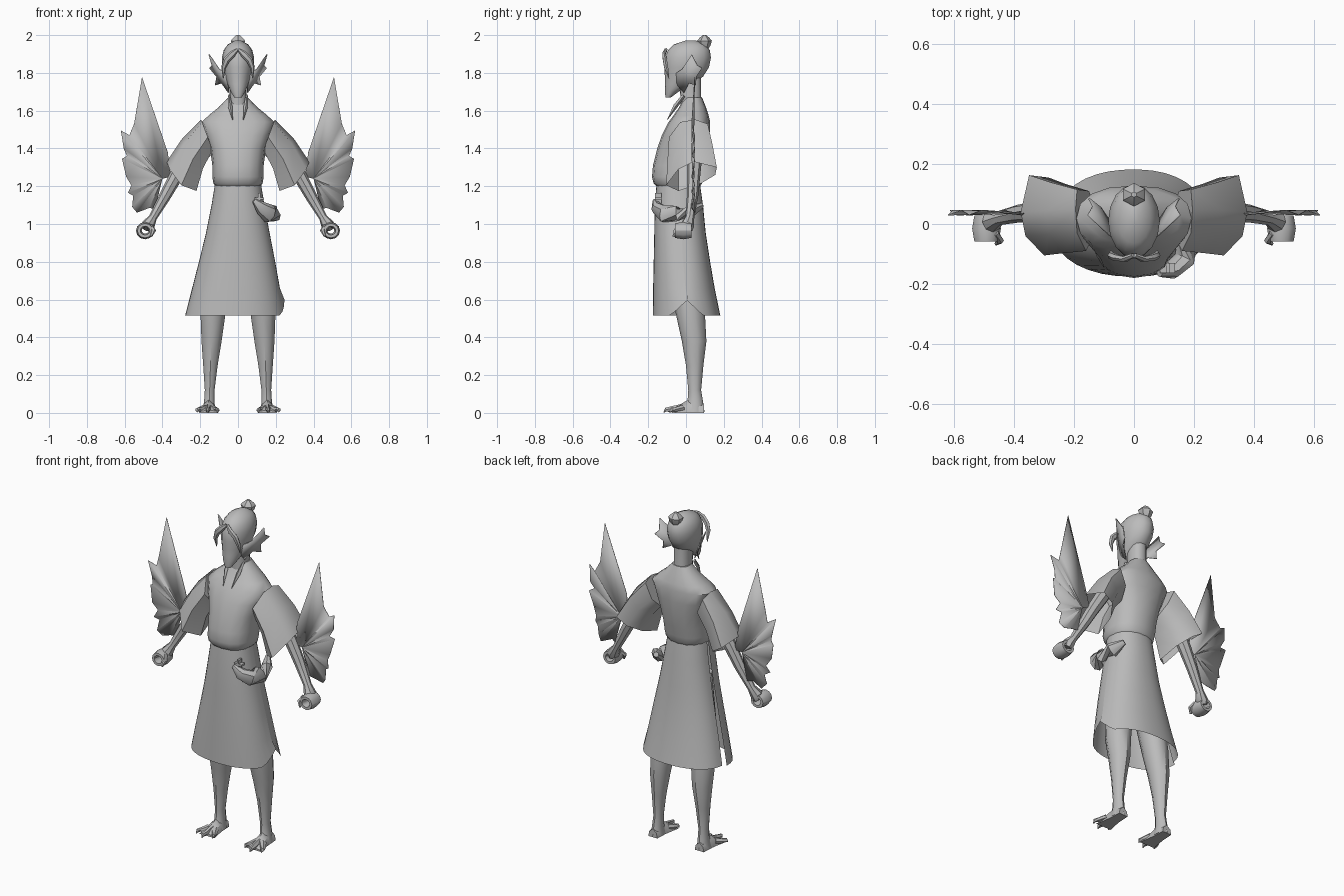
import bpy, bmesh, math
from mathutils import Vector

grey = bpy.data.materials.new("grey_clay")
grey.diffuse_color = (0.5, 0.5, 0.5, 1)


def make(name, verts, faces, angle=40, mirror=False, solid=0.0):
    """Mesh object with one material, smooth shading and optional mirroring."""
    me = bpy.data.meshes.new(name)
    me.from_pydata([tuple(v) for v in verts], [], faces)
    bm = bmesh.new()
    bm.from_mesh(me)
    bmesh.ops.recalc_face_normals(bm, faces=bm.faces)
    bm.to_mesh(me)
    bm.free()
    me.materials.append(grey)
    ob = bpy.data.objects.new(name, me)
    bpy.context.collection.objects.link(ob)
    if solid:
        m = ob.modifiers.new("thickness", 'SOLIDIFY')
        m.thickness, m.offset = solid, 0
    if mirror:
        m = ob.modifiers.new("mirror", 'MIRROR')
        m.use_mirror_merge = False
    bpy.ops.object.select_all(action='DESELECT')
    bpy.context.view_layer.objects.active = ob
    ob.select_set(True)
    bpy.ops.object.shade_smooth_by_angle(angle=math.radians(angle))
    return ob


def loft(name, rings, closed=True, caps=(True, True), **kw):
    """Skin a list of equally long point rings."""
    n = len(rings[0])
    verts = [p for r in rings for p in r]
    faces = []
    for i in range(len(rings) - 1):
        for j in range(n if closed else n - 1):
            k = (j + 1) % n
            faces.append((i * n + j, i * n + k, (i + 1) * n + k, (i + 1) * n + j))
    if closed and caps[0]:
        faces.append(tuple(range(n)))
    if closed and caps[1]:
        faces.append(tuple(range(len(verts) - n, len(verts))))
    return make(name, verts, faces, **kw)


def oval(z, rx, yf, yb, cx=0, n=16, a0=0, a1=360, power=0.85):
    """Squarish oval slice; angle 0 is the front, 90 is +x."""
    out = []
    steps = n if a1 - a0 == 360 else n - 1
    for i in range(n):
        a = math.radians(a0 + (a1 - a0) * i / steps)
        s, c = math.sin(a), math.cos(a)
        s, c = (math.copysign(abs(v) ** power, v) for v in (s, c))
        out.append(Vector((cx + rx * s, (yf + yb) / 2 - (yb - yf) / 2 * c, z)))
    return out


def tube(name, path, n=8, **kw):
    """Tube through (x, y, z, side radius, depth radius) points."""
    pts = [Vector(p[:3]) for p in path]
    rings = []
    for i, p in enumerate(path):
        d = (pts[min(i + 1, len(pts) - 1)] - pts[max(i - 1, 0)]).normalized()
        u = d.cross(Vector((0, 1, 0))).normalized()
        v = d.cross(u)
        rings.append([pts[i] + u * p[3] * math.cos(t) + v * p[4] * math.sin(t)
                      for t in (2 * math.pi * k / n for k in range(n))])
    return loft(name, rings, **kw)


# Head, tapering to a pointed chin
loft("head", [oval(*r, power=1) for r in [
    (1.67, .02, -.108, -.08), (1.70, .038, -.112, -.04), (1.74, .056, -.112, .03),
    (1.78, .07, -.112, .09), (1.83, .082, -.115, .122), (1.88, .086, -.112, .132),
    (1.92, .076, -.095, .126), (1.95, .055, -.065, .105), (1.972, .015, 0, .05)]])
loft("neck", [oval(1.62, .05, -.03, .085), oval(1.68, .045, -.03, .08),
              oval(1.78, .045, -.04, .08)])

# Hair bun: a low faceted knot
loft("hair_bun", [oval(z, r, .098 - r * .9, .098 + r * .9, n=6, power=1) for z, r in
                  [(1.925, .02), (1.945, .035), (1.97, .043), (1.985, .03), (2.0, .01)]], angle=25)

# Swept forelocks beside the face
tube("forelock", [(.003, -.105, 1.925, .008, .008), (.03, -.117, 1.90, .018, .01),
                  (.06, -.112, 1.87, .018, .012), (.076, -.105, 1.83, .013, .012),
                  (.078, -.09, 1.77, .002, .002)], n=6, mirror=True)

# Webbed ears
make("fin_ear", [(.066, -.05, 1.80), (.10, -.02, 1.82), (.153, .03, 1.897), (.137, .06, 1.84),
                 (.15, .085, 1.825), (.112, .055, 1.78), (.12, .05, 1.735), (.085, .015, 1.745),
                 (.05, -.01, 1.695), (.05, -.05, 1.74)],
     [(0, 1, 9), (1, 2, 3), (1, 3, 5), (3, 4, 5), (1, 5, 7), (5, 6, 7), (1, 7, 9), (7, 8, 9)],
     mirror=True, solid=.006)

# Tunic body with a blouse over the belt
loft("tunic", [oval(*r) for r in [
    (1.20, .118, -.155, .075), (1.215, .13, -.172, .085), (1.25, .136, -.18, .093),
    (1.31, .136, -.175, .105), (1.40, .148, -.152, .122), (1.47, .172, -.128, .125),
    (1.54, .192, -.092, .128), (1.575, .155, -.066, .12), (1.62, .10, -.035, .105),
    (1.67, .052, -.01, .085)]])
tube("lapel_point", [(.047, -.012, 1.68, .006, .01), (.042, -.055, 1.625, .012, .012),
                     (.028, -.10, 1.55, .001, .001)], n=4, mirror=True)

# Wide flaring sleeves, from shoulder to open cuff
top = [(.195, .05, 1.553), (.19, -.03, 1.54), (.16, -.09, 1.46), (.135, -.04, 1.39),
       (.13, .05, 1.38), (.15, .11, 1.44), (.19, .115, 1.53)]
cuff = [(.378, .04, 1.33), (.362, -.04, 1.29), (.30, -.105, 1.205), (.22, -.04, 1.175),
        (.235, .08, 1.215), (.285, .155, 1.26), (.35, .163, 1.30)]
top, cuff = ([Vector(p) for p in r] for r in (top, cuff))
mid = [a.lerp(b, .5) + Vector((.008, 0, .012)) for a, b in zip(top, cuff)]
loft("sleeve", [top, mid, cuff], caps=(True, False), mirror=True, angle=50)

# Arms
tube("arm", [(.20, .04, 1.47, .045, .045), (.27, .045, 1.35, .04, .04), (.33, .04, 1.25, .036, .035),
             (.385, .035, 1.15, .031, .03), (.45, .02, 1.035, .022, .024), (.475, .008, .995, .035, .036),
             (.482, .0, .975, .025, .035)], mirror=True)

# Fist: curled fingers forming a ring around a hollow grip
rings = []
for i in range(12):
    a = math.pi * 2 * i / 12
    rings.append([Vector((.492 + (.033 + .015 * math.cos(t)) * math.cos(a),
                          -.015 + .05 * math.sin(t),
                          .965 + (.031 + .015 * math.cos(t)) * math.sin(a)))
                  for t in (math.pi * 2 * k / 6 for k in range(6))])
loft("fist", rings + [rings[0]], caps=(False, False), mirror=True)
tube("thumb", [(.462, -.03, .99, .012, .012), (.447, -.055, .965, .013, .013),
               (.46, -.066, .935, .006, .006)], n=6, mirror=True)

# Ragged forearm fins, slightly pleated
edge = [(.355, 1.25), (.372, 1.38), (.508, 1.778), (.55, 1.53), (.575, 1.47), (.62, 1.495),
        (.605, 1.40), (.588, 1.36), (.614, 1.345), (.592, 1.25), (.565, 1.205), (.582, 1.165),
        (.555, 1.15), (.56, 1.09), (.535, 1.06), (.47, 1.085), (.44, 1.08)]
verts = [(.40, .038, 1.24)] + [(x, .038 + .008 * (-1) ** i, z) for i, (x, z) in enumerate(edge)]
make("arm_fin", verts, [(0, i, i + 1) for i in range(1, len(edge))], mirror=True, solid=.003)

# Wrap skirt: overlapping front and back panels with open sides
front, back = [], []
for z, left, right, yf, yb in [(1.225, .12, .12, -.155, .072), (1.10, .14, .14, -.165, .09),
                               (.95, .17, .168, -.168, .105), (.80, .207, .197, -.171, .128),
                               (.66, .243, .222, -.174, .152), (.515, .28, .246, -.176, .182)]:
    f = oval(z, 1, yf, yb, n=19, a0=-92, a1=92, power=.9)
    b = oval(z, 1, yf + .012, yb, n=19, a0=88, a1=266, power=.9)
    for p in f:
        p.x *= left if p.x < 0 else right
    for p in b:
        p.x *= left - .03 * (1.2 - z) if p.x < 0 else right - .002
    if z < .6:      # notch where the panels meet on the right
        for i in range(3):
            f[-1 - i].z += (.085, .05, .02)[i]
            b[i].z += (.085, .05, .02)[i]
    front.append(f)
    back.append(b)
loft("skirt_front", front, closed=False, angle=35)
loft("skirt_back", back, closed=False, angle=35)

# Hip pouch with crossed knot
tube("hip_pouch", [(.085, -.165, 1.125, .012, .012), (.125, -.155, 1.085, .036, .03),
                   (.165, -.12, 1.055, .05, .036), (.185, -.05, 1.055, .048, .034),
                   (.175, .02, 1.065, .042, .03), (.14, .085, 1.10, .015, .015)])
for nm, dx, dz in (("knot_bar", .025, .006), ("knot_post", .006, .028)):
    loft(nm, [[Vector((.112 + sx * dx, y, 1.135 + sz * dz))
               for sx, sz in ((-1, -1), (1, -1), (1, 1), (-1, 1))] for y in (-.163, -.13)])

# Legs with calf bulge and slim ankles
loft("leg", [oval(z, r, yf, yb, cx=cx, n=10, power=1) for z, r, yf, yb, cx in [
    (1.02, .075, -.09, .06, .075), (.75, .08, -.085, .09, .105), (.53, .07, -.055, .10, .132),
    (.38, .056, -.022, .108, .14), (.25, .04, 0, .092, .146), (.12, .027, .012, .08, .15),
    (.06, .029, .008, .09, .152), (.005, .036, -.01, .098, .154)]], mirror=True)

# Webbed clawed feet: sloping instep plus three toes
loft("foot", [[Vector((.155 + s * w, y, z)) for s, z in
               ((-1, 0), (1, 0), (.8, h * .6), (0, h), (-.8, h * .6))]
              for y, w, h in ((.095, .03, .05), (.02, .034, .075), (-.03, .042, .045),
                              (-.075, .052, .015))], mirror=True)
for nm, x, y in (("inner_toe", .108, -.09), ("middle_toe", .16, -.118), ("outer_toe", .216, -.088)):
    tube(nm, [(.155 + (x - .155) * .4, -.02, .028, .015, .022), (.155 + (x - .155) * .8, y + .035, .018, .013, .016),
              (x, y + .012, .017, .01, .012), (x, y, .003, .002, .002)], n=6, mirror=True)
